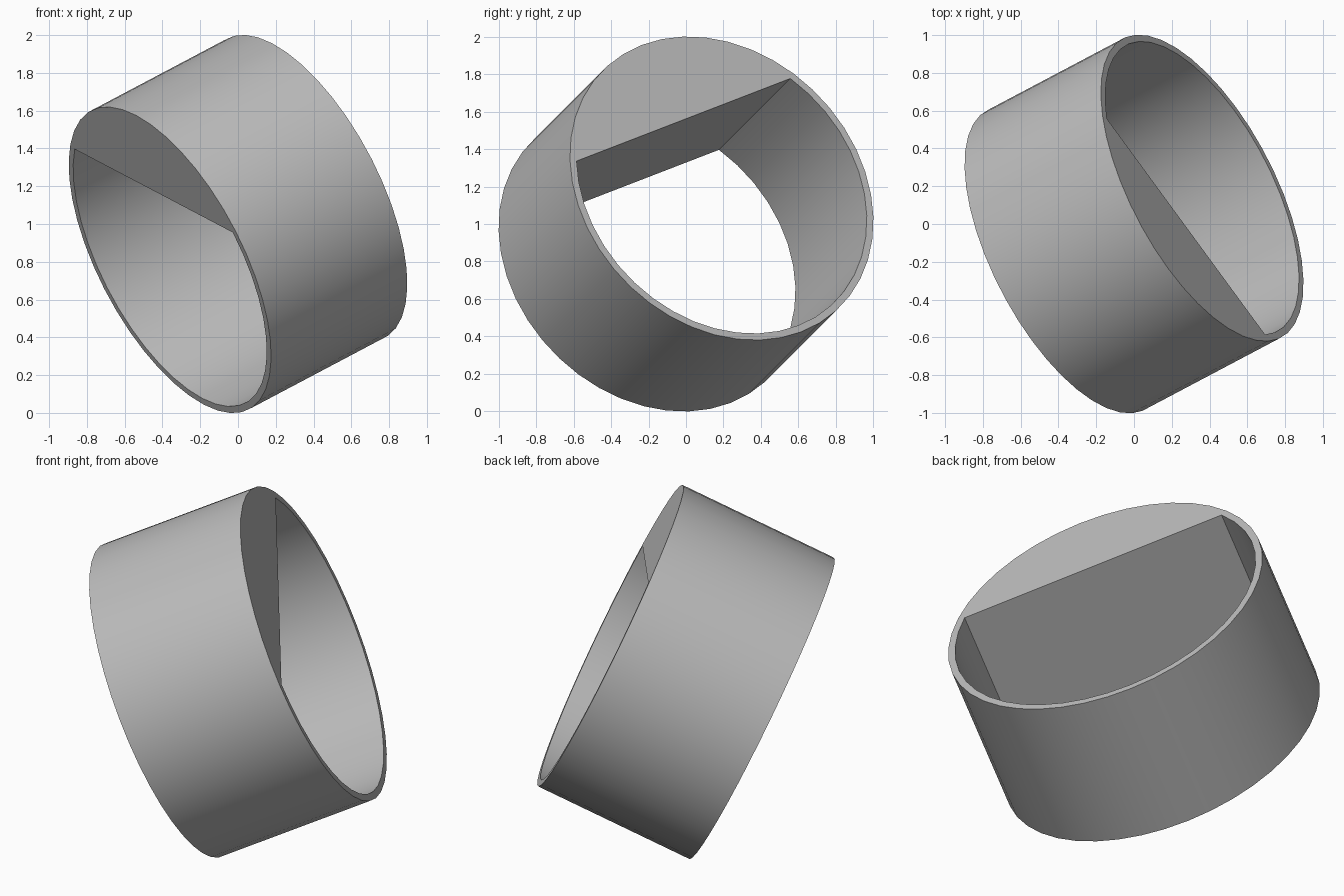
import bpy, bmesh, math
from mathutils import Vector, Matrix

cube = bpy.data.objects.get("Cube")
if cube:
    bpy.data.objects.remove(cube, do_unlink=True)

SEGMENTS = 42            # divisible by six, so the flat's corners fall on the rings
OUTER, INNER, LENGTH = 0.895, 0.856, 0.9
FLAT = INNER / 2         # distance of the flat from the axis

grey = bpy.data.materials.new("plain grey")
grey.use_nodes = True
colour = (0.5, 0.5, 0.5, 1)
grey.diffuse_color = colour
grey.node_tree.nodes["Principled BSDF"].inputs["Base Color"].default_value = colour


def bore_radius(a):
    """Round bore with a flat across the +x side."""
    c = math.cos(a)
    return min(INNER, FLAT / c) if c > 0 else INNER


def ring(bm, radius, z):
    angles = [2 * math.pi * i / SEGMENTS for i in range(SEGMENTS)]
    return [bm.verts.new((radius(a) * math.cos(a), radius(a) * math.sin(a), z)) for a in angles]


# Sleeve: four rings joined into outer wall, end caps and D-shaped bore
bm = bmesh.new()
h = LENGTH / 2
rings = [ring(bm, lambda a: OUTER, -h), ring(bm, lambda a: OUTER, h),
         ring(bm, bore_radius, h), ring(bm, bore_radius, -h)]
for k in range(4):
    p, q = rings[k], rings[(k + 1) % 4]
    for i in range(SEGMENTS):
        j = (i + 1) % SEGMENTS
        bm.faces.new((p[i], p[j], q[j], q[i]))
bmesh.ops.recalc_face_normals(bm, faces=bm.faces)

# Tilt the axis and turn the flat to the top
axis = Vector((0.80, 0.423, 0.423)).normalized()
up = Vector((-0.204, -0.479, 0.853))
up = (up - axis * up.dot(axis)).normalized()
side = axis.cross(up)
tilt = Matrix((up, side, axis)).transposed().to_4x4()
bm.transform(Matrix.Translation((0, 0, 1)) @ tilt)

mesh = bpy.data.meshes.new("d_bore_sleeve")
bm.to_mesh(mesh)
bm.free()
mesh.materials.append(grey)
sleeve = bpy.data.objects.new("d_bore_sleeve", mesh)
bpy.context.collection.objects.link(sleeve)

bpy.ops.object.select_all(action="DESELECT")
sleeve.select_set(True)
bpy.context.view_layer.objects.active = sleeve
bpy.ops.object.shade_smooth_by_angle(angle=math.radians(30))
